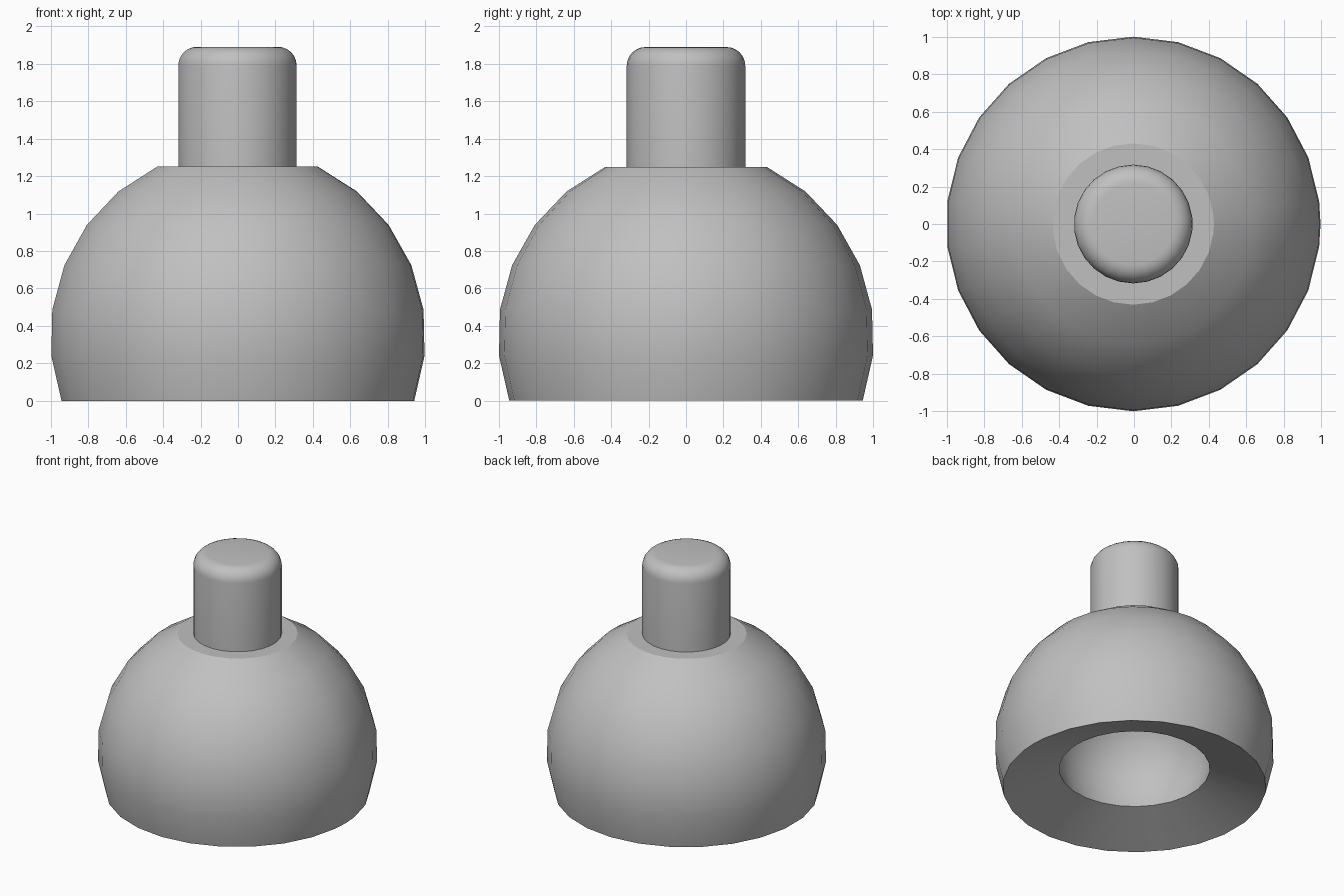
import bpy
import bmesh
from math import sin, cos, asin, sqrt, pi, radians

cube = bpy.data.objects.get("Cube")
if cube:
    bpy.data.objects.remove(cube, do_unlink=True)

SEGMENTS = 26
AXIS_X = -0.004
CENTRE_Z = 0.342
DOME_R = 1.005
DOME_TOP = 1.25
HOLE_R, HOLE_Z = 0.54, 0.144
STUD_R, STUD_TOP, FILLET = 0.317, 1.89, 0.1

grey = bpy.data.materials.new("plain grey")
grey.use_nodes = True
colour = (0.53, 0.53, 0.53, 1)
grey.diffuse_color = colour
grey.node_tree.nodes["Principled BSDF"].inputs["Base Color"].default_value = colour

# Columns straddle the x axis, with one extra column on the seam at +x
columns = sorted([(i + 0.5) * 2 * pi / SEGMENTS for i in range(SEGMENTS)] + [0])


def arc(radius, start, end, steps, r0=0, z0=0):
    """Points (radius, height) along a circular arc."""
    angles = [start + (end - start) * i / steps for i in range(steps + 1)]
    return [(r0 + radius * cos(a), z0 + radius * sin(a)) for a in angles]


def lathe(name, profile):
    """Revolve a profile about the model's axis; ends on the axis close to a fan."""
    bm = bmesh.new()
    rings = []
    for r, z in profile:
        if r < 1e-4:
            rings.append([bm.verts.new((AXIS_X, 0, z))] * len(columns))
        else:
            rings.append([bm.verts.new((AXIS_X + r * cos(a), r * sin(a), z))
                          for a in columns])
    for low, high in zip(rings, rings[1:]):
        for i in range(len(columns)):
            j = (i + 1) % len(columns)
            corners = dict.fromkeys((low[i], low[j], high[j], high[i]))
            bm.faces.new(list(corners))
    bmesh.ops.recalc_face_normals(bm, faces=bm.faces)
    mesh = bpy.data.meshes.new(name)
    bm.to_mesh(mesh)
    bm.free()
    mesh.materials.append(grey)
    obj = bpy.data.objects.new(name, mesh)
    bpy.context.collection.objects.link(obj)
    bpy.ops.object.select_all(action="DESELECT")
    obj.select_set(True)
    bpy.context.view_layer.objects.active = obj
    bpy.ops.object.shade_smooth_by_angle(angle=radians(24))
    return obj


# Dome: round socket, conical lead-in, spherical outside and flat top
socket_r = sqrt(HOLE_R ** 2 + (CENTRE_Z - HOLE_Z) ** 2)
socket = arc(socket_r, pi / 2, asin((HOLE_Z - CENTRE_Z) / socket_r), 8, z0=CENTRE_Z)
outside = arc(DOME_R, asin(-CENTRE_Z / DOME_R),
              asin((DOME_TOP - CENTRE_Z) / DOME_R), 6, z0=CENTRE_Z)
lathe("dome_socket", socket + outside + [(0, DOME_TOP)])

# Stud: upright cylinder with a rounded top edge
rounded = arc(FILLET, 0, pi / 2, 6, r0=STUD_R - FILLET, z0=STUD_TOP - FILLET)
lathe("stud", [(0, DOME_TOP), (STUD_R, DOME_TOP)] + rounded + [(0, STUD_TOP)])
